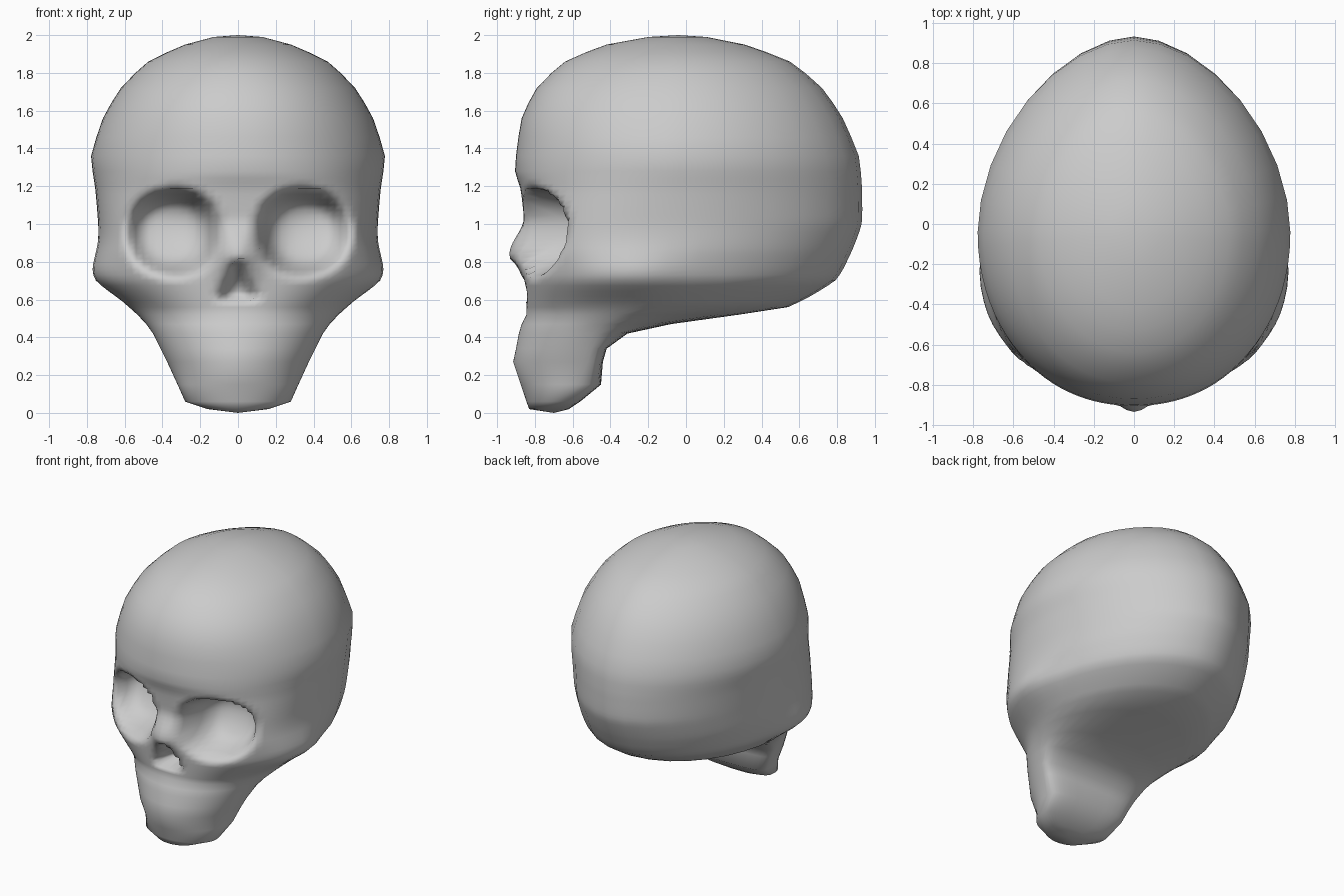
import bpy, bmesh, math

if "Cube" in bpy.data.objects:
    bpy.data.objects.remove(bpy.data.objects["Cube"])

# Horizontal sections: height, front y, back y, half width, y of widest point, front squareness
SECTIONS = [
    (0.02, -0.83, -0.62, 0.16, -0.71, 2.0),
    (0.06, -0.845, -0.56, 0.28, -0.66, 2.0),
    (0.15, -0.875, -0.45, 0.32, -0.55, 1.95),
    (0.27, -0.915, -0.44, 0.375, -0.52, 1.9),
    (0.34, -0.90, -0.42, 0.41, -0.50, 1.9),
    (0.42, -0.885, -0.31, 0.45, -0.46, 1.95),
    (0.47, -0.87, -0.08, 0.485, -0.40, 2.0),
    (0.52, -0.845, 0.28, 0.53, -0.30, 2.1),
    (0.56, -0.845, 0.54, 0.57, -0.20, 2.3),
    (0.70, -0.85, 0.79, 0.70, -0.12, 2.6),
    (0.85, -0.85, 0.875, 0.735, -0.09, 2.7),
    (1.00, -0.855, 0.93, 0.74, -0.07, 2.6),
    (1.18, -0.875, 0.932, 0.755, -0.05, 2.3),
    (1.28, -0.905, 0.925, 0.77, -0.04, 2.12),
    (1.36, -0.90, 0.915, 0.778, -0.04, 2.08),
    (1.56, -0.87, 0.83, 0.715, -0.03, 2.1),
    (1.72, -0.79, 0.72, 0.62, -0.03, 2.1),
    (1.86, -0.64, 0.55, 0.475, -0.03, 2.0),
    (1.95, -0.42, 0.31, 0.28, -0.04, 2.0),
    (1.99, -0.20, 0.11, 0.13, -0.04, 2.0),
]
FRONT, BACK = 24, 8   # columns per quarter turn


def slope(k, c):
    a, b = SECTIONS[max(k - 1, 0)], SECTIONS[min(k + 1, len(SECTIONS) - 1)]
    return (b[c] - a[c]) / (b[0] - a[0])


def section(z):
    """Smoothly interpolated section at height z."""
    k = max(i for i in range(len(SECTIONS) - 1) if SECTIONS[i][0] <= z + 1e-6)
    a, b = SECTIONS[k], SECTIONS[k + 1]
    h = b[0] - a[0]
    t = (z - a[0]) / h
    s = t * t * (3 - 2 * t)
    # blend of straight and curved interpolation avoids bulging between rows
    return [0.5 * (a[c] * (1 - t) + b[c] * t) + 0.5 * (
            a[c] * (1 - s) + b[c] * s
            + h * t * (1 - t) * ((1 - t) * slope(k, c) - t * slope(k + 1, c)))
            for c in range(6)]


def smooth(t):
    t = max(0.0, min(1.0, t))
    return t * t * (3 - 2 * t)


def face_detail(x, y, z, w):
    """Cheekbones, eye sockets, nose bridge and nose opening."""
    ax = abs(x)
    cheek = math.exp(-((z - 0.73) / 0.12) ** 2) * smooth(1.25 - abs(y + 0.36) / 0.36)
    # eye socket: deepest towards the upper inner corner
    dx, dz = ax - 0.335, z - 0.955
    d = abs(dx / (0.24 if dx < 0 else 0.265)) ** 2.2 + abs(dz / 0.24) ** 2.3
    depth = 0.32 * (1 + 0.9 * dz - 0.7 * dx)
    f = max(0.0, 1 - d)
    y += depth * (0.5 * f + 0.5 * smooth(1.4 * f))
    # nose bridge
    y -= 0.085 * smooth(1 - abs(z - 0.84) / 0.2) * math.exp(-(ax / 0.11) ** 2)
    # triangular nose opening
    if 0.59 < z < 0.79:
        y += 0.16 * smooth((0.045 + 0.08 * (0.79 - z) / 0.19 - ax) / 0.07)
    return x * (1 + 0.06 * cheek * (ax / w) ** 3 / w), y, z


def ring_points(z):
    _, yf, yb, w, yc, nf = section(z)
    nb = 1.82 + 1.6 * smooth((0.50 - z) / 0.12)
    half = []
    for i in range(FRONT + 1):
        u = i / FRONT
        s = math.sin(math.pi / 2 * (0.75 * u + 0.25 * u * u))
        y = yc + (yf - yc) * max(0.0, 1 - s ** nf) ** (1 / nf)
        half.append(face_detail(w * s, y, z, w))
    for i in range(1, BACK + 1):
        a = math.pi / 2 * i / BACK
        x = w * max(0.0, math.cos(a)) ** (2 / nb)
        y = yc + (yb - yc) * math.sin(a) ** (2 / nb)
        half.append((face_detail(x, y, z, w)[0], y, z))
    return half + [(-x, y, h) for x, y, h in half[-2:0:-1]]


# Rows: coarse on jaw and dome, fine across the face
heights = [s[0] for s in SECTIONS if s[0] < 0.57]
heights += [0.588 + 0.0285 * i for i in range(24)]
heights += [s[0] for s in SECTIONS if s[0] > 1.27] + [1.46, 1.64, 1.80, 1.91]
heights.sort()

# Skull shell
bm = bmesh.new()
rings = [[bm.verts.new(p) for p in ring_points(z)] for z in heights]
n = len(rings[0])
for lo, hi in zip(rings, rings[1:]):
    for i in range(n):
        j = (i + 1) % n
        bm.faces.new((lo[i], lo[j], hi[j], hi[i]))
# Chin and crown caps
for ring, tip in ((rings[0], (0, -0.70, 0.0)), (rings[-1], (0, -0.04, 2.0))):
    v = bm.verts.new(tip)
    for i in range(n):
        bm.faces.new((ring[i], ring[(i + 1) % n], v))
bmesh.ops.recalc_face_normals(bm, faces=bm.faces)

mesh = bpy.data.meshes.new("skull")
bm.to_mesh(mesh)
bm.free()
mesh.polygons.foreach_set("use_smooth", [True] * len(mesh.polygons))
skull = bpy.data.objects.new("skull", mesh)
bpy.context.collection.objects.link(skull)
